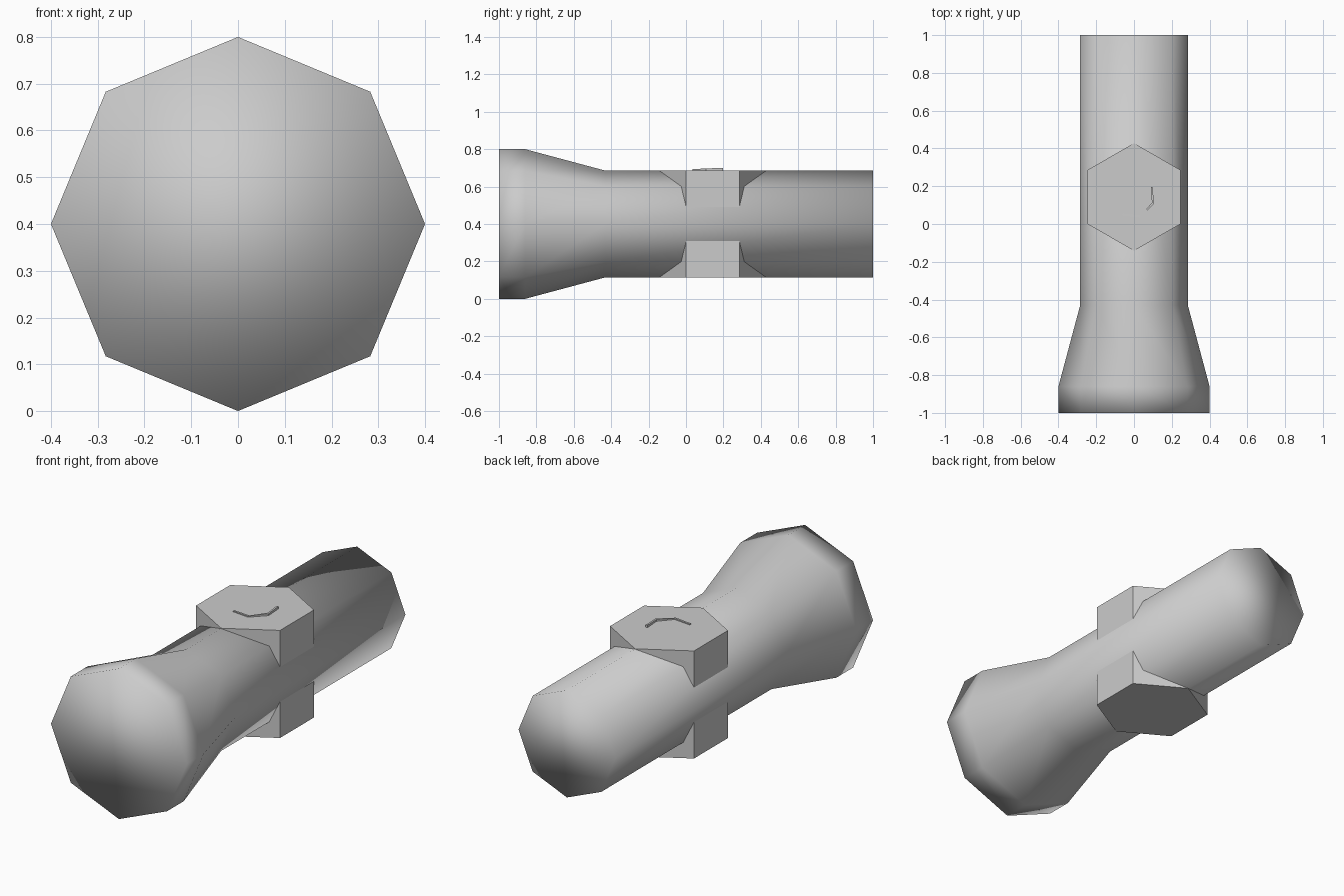
import bpy, bmesh
from math import cos, sin, tau

if "Cube" in bpy.data.objects:
    bpy.data.objects.remove(bpy.data.objects["Cube"])

CZ = 0.4  # height of the torch axis


def make_object(name, bm, smooth):
    bmesh.ops.recalc_face_normals(bm, faces=bm.faces[:])
    for f in bm.faces:
        f.smooth = smooth
    me = bpy.data.meshes.new(name)
    bm.to_mesh(me)
    bm.free()
    ob = bpy.data.objects.new(name, me)
    bpy.context.collection.objects.link(ob)
    return ob


def loft(name, rings, smooth):
    bm = bmesh.new()
    loops = [[bm.verts.new(p) for p in ring] for ring in rings]
    for a, b in zip(loops, loops[1:]):
        n = len(a)
        for i in range(n):
            j = (i + 1) % n
            bm.faces.new((a[i], a[j], b[j], b[i]))
    bm.faces.new(loops[0])
    bm.faces.new(loops[-1])
    return make_object(name, bm, smooth)


# Eight-sided smooth torch body with flared head
profile = [(-1.0, 0.4), (-0.86, 0.4), (-0.43, 0.285), (1.0, 0.285)]
loft("torch_body",
     [[(r * cos(tau * i / 8), y, CZ + r * sin(tau * i / 8)) for i in range(8)]
      for y, r in profile], True)

# Hexagonal switch block passing through the body
loft("switch_block",
     [[(0.285 * sin(tau * i / 6), 0.143 + 0.285 * cos(tau * i / 6), z) for i in range(6)]
      for z in (CZ - 0.285, CZ + 0.287)], False)

# Thin bent mark on the switch, rising slightly towards its rear end
path = [(-0.06, 0.05, 0.687), (0.035, 0.04, 0.688), (0.10, 0.11, 0.692), (0.094, 0.197, 0.695)]
half = 0.005
offsets = [(0, -1), (-0.1, -1), (1, -0.6), (1, 0)]
rings = []
for (x, y, z), (dx, dy) in zip(path, offsets):
    ax, ay = dx * half, dy * half
    rings.append([(x - ax, y - ay, 0.68), (x + ax, y + ay, 0.68),
                  (x + ax, y + ay, z + half), (x - ax, y - ay, z + half)])
loft("switch_mark", rings, False)
